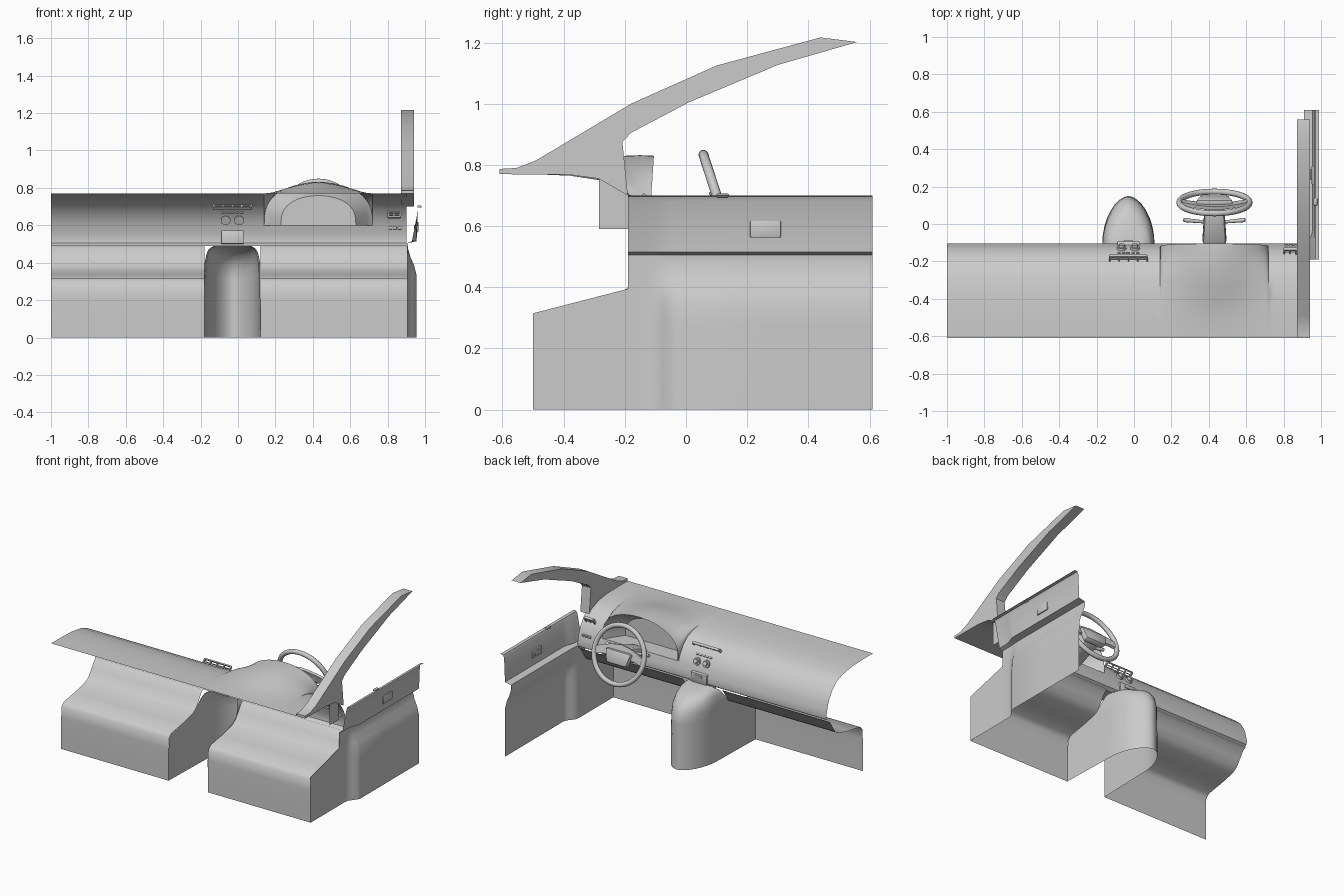
import bpy, bmesh, math
from mathutils import Vector, Matrix

if "Cube" in bpy.data.objects:
    bpy.data.objects.remove(bpy.data.objects["Cube"])


def finish(bm, name, angle=35, double=1e-4):
    bmesh.ops.remove_doubles(bm, verts=bm.verts, dist=double)
    bmesh.ops.recalc_face_normals(bm, faces=bm.faces)
    me = bpy.data.meshes.new(name)
    bm.to_mesh(me)
    bm.free()
    ob = bpy.data.objects.new(name, me)
    bpy.context.collection.objects.link(ob)
    bpy.ops.object.select_all(action='DESELECT')
    ob.select_set(True)
    bpy.context.view_layer.objects.active = ob
    bpy.ops.object.shade_smooth_by_angle(angle=math.radians(angle))
    return ob


def loft(bm, rows, cyclic=False, cap=False):
    vs = [[bm.verts.new(p) for p in r] for r in rows]
    n = len(rows[0])
    for a, b in zip(vs, vs[1:]):
        for i in range(n if cyclic else n - 1):
            j = (i + 1) % n
            bm.faces.new((a[i], a[j], b[j], b[i]))
    if cap:
        bm.faces.new(vs[-1])


def box(name, loc, size, tilt=0, bevel=0.004, roll=0, taper=1):
    bm = bmesh.new()
    bmesh.ops.create_cube(bm, size=1)
    for v in bm.verts:
        if v.co.y > 0:
            v.co.x *= taper
    bmesh.ops.scale(bm, vec=size, verts=bm.verts)
    if bevel:
        bmesh.ops.bevel(bm, geom=bm.edges[:], offset=bevel, segments=2, affect='EDGES', profile=0.5)
    m = Matrix.Translation(loc) @ Matrix.Rotation(math.radians(tilt), 4, 'X') @ Matrix.Rotation(math.radians(roll), 4, 'Y')
    bm.transform(m)
    return finish(bm, name, double=1e-6)


def rod(name, a, b, r1, r2, seg=16):
    a, b = Vector(a), Vector(b)
    bm = bmesh.new()
    bmesh.ops.create_cone(bm, cap_ends=True, segments=seg, radius1=r1, radius2=r2, depth=(b - a).length)
    bm.transform(Matrix.Translation((a + b) / 2) @ (b - a).to_track_quat('Z', 'Y').to_matrix().to_4x4())
    return finish(bm, name)


def interp(t, pts):
    for (a, va), (b, vb) in zip(pts, pts[1:]):
        if t <= b:
            return va + (vb - va) * max(0, t - a) / (b - a)
    return pts[-1][1]


# Dashboard: plain roll-over section blended into an arched instrument hood
CX, HW = 0.43, 0.29
base = [(-.61, .77), (-.5, .77), (-.38, .765), (-.28, .75), (-.215, .725), (-.165, .68), (-.135, .635), (-.12, .6)]
hood = [(-.61, .77), (-.5, .775), (-.42, .79), (-.34, .81), (-.26, .825), (-.2, .83), (-.15, .832), (-.105, .83)]
lower = [(-.12, .6), (-.11, .56), (-.103, .53), (-.106, .505), (-.13, .49)]
N = 28
cols = [(x, 0) for x in (-1, -.6, -.3, -.15, -.08, -.02, .03, .07, .11)]
arch = [(CX - HW * math.cos(math.pi * k / N), max(0, math.sin(math.pi * k / N)) ** .7) for k in range(N + 1)]
arch[-1] = (CX + HW, 0)
cols += arch + [(x, 0) for x in (.75, .78, .82, .86, .9)]


def dash_column(x, s):
    broad = math.exp(-((x - CX) / .22) ** 2)
    out = []
    for i, (b, h) in enumerate(zip(base, hood)):
        u = i / (len(base) - 1)
        w = (1 - u) * broad + u * s
        out.append((x, b[0] + (h[0] - b[0]) * w, b[1] + (h[1] - b[1]) * w))
    return out


bm = bmesh.new()
loft(bm, [dash_column(x, s) for x, s in cols])
loft(bm, [[(x, y, z) for y, z in lower] for x, s in cols])
finish(bm, "dashboard", 50)

# Instrument recess funnel with a flat cluster face
rim = [dash_column(x, s)[-1] for x, s in arch]
bm = bmesh.new()
rows = [rim]
for s, y in ((.95, -.13), (.9, -.15), (.69, -.24)):
    rows.append([(CX + (p[0] - CX) * s, y, .6 + (p[2] - .6) * s) for p in rim])
loft(bm, rows, cyclic=True, cap=True)
finish(bm, "instrument_recess")

# Footwell / firewall sheets either side of the tunnel
foot = [(-.5, 0), (-.5, .1), (-.5, .22), (-.495, .29), (-.47, .315), (-.35, .335), (-.24, .36),
        (-.2, .385), (-.17, .43), (-.14, .475), (-.115, .49)]
TC = -.03
for name, x0, x1 in (("footwell_passenger", -1, TC - .15), ("footwell_driver", TC + .15, .905)):
    bm = bmesh.new()
    loft(bm, [[(x, y, z) for y, z in foot] for x in (x0, (x0 + x1) / 2, x1)])
    finish(bm, name, 50)

# Centre tunnel: stacked U-shaped sections, open to the front
zy = [(z, y) for y, z in foot]
back = [(0, .15), (.34, .145), (.4, .125), (.44, .09), (.47, .03), (.485, -.03), (.495, -.09)]
width = [(0, .14), (.4, .138), (.45, .128), (.475, .115), (.495, .08)]
bm = bmesh.new()
rows = []
for z in (0, .12, .22, .29, .315, .34, .37, .4, .42, .44, .455, .47, .478, .485, .49, .495):
    yb, w, yf = interp(z, back), interp(z, width), interp(z, zy)
    r = [(TC - w - .01, yf, z)]
    for k in range(17):
        a = math.pi * k / 16
        c = math.cos(a)
        r.append((TC - math.copysign(abs(c) ** 1.15, c) * w, -.11 + (yb + .11) * max(0, math.sin(a)), z))
    r.append((TC + w + .01, yf, z))
    rows.append(r)
loft(bm, rows, cap=True)
finish(bm, "centre_tunnel", 50)

# Door inner panel: section swept along y, fading flat toward the front
door = [(.99, .7), (.97, .697), (.962, .68), (.955, .515), (.91, .505), (.908, .48), (.922, .43),
        (.942, .385), (.953, .34), (.955, .28), (.955, 0)]
bm = bmesh.new()
rows = []
for y, f in ((-.19, 0), (-.13, 0), (-.1, .1), (-.075, .45), (-.05, .85), (-.03, 1), (.25, 1), (.61, 1)):
    rows.append([((x if z > .6 else (.93 if z > .51 else .905) * (1 - f) + x * f), y, z) for x, z in door])
loft(bm, rows)
finish(bm, "door_panel", 40)


def plate(name, x0, x1, pts):
    bm = bmesh.new()
    vs = [bm.verts.new((x0, y, z)) for y, z in pts]
    f = bm.faces.new(vs)
    if x1 != x0:
        g = bmesh.ops.extrude_face_region(bm, geom=[f])['geom']
        bmesh.ops.translate(bm, vec=(x1 - x0, 0, 0), verts=[v for v in g if isinstance(v, bmesh.types.BMVert)])
        bmesh.ops.recalc_face_normals(bm, faces=bm.faces)
    return finish(bm, name, 25)


# Side kick panel, dash end panel and windscreen pillar
plate("kick_panel", .905, .905, [(-.5, 0), (-.5, .315), (-.19, .395), (-.19, 0)])
plate("dash_end_panel", .9, .9, [(-.285, .755), (-.285, .59), (-.19, .59), (-.19, .71)])
plate("windscreen_pillar", .872, .94, [
    (-.61, .77), (-.61, .787), (-.555, .79), (-.49, .815), (-.18, 1.0), (.1, 1.125), (.44, 1.217), (.56, 1.202),
    (.3, 1.127), (.01, 1.005), (-.18, .905), (-.208, .875), (-.19, .7), (-.285, .755), (-.38, .768)])

# Door handle and lock
box("door_handle_frame", (.957, .26, .59), (.014, .1, .055))
box("door_handle_lever", (.948, .265, .59), (.012, .06, .025))
box("door_lock", (.97, .12, .7), (.02, .04, .012), bevel=.003)

# Steering wheel, built flat then tilted (local -y is up on the wheel)
WC = Vector((CX, .115, .655))
tilt = Matrix.Translation(WC) @ Matrix.Rotation(math.radians(-72), 4, 'X')
bm = bmesh.new()
ring = []
for k in range(49):
    a = 2 * math.pi * k / 48
    ring.append([((.188 + .016 * math.cos(t)) * math.cos(a), (.188 + .016 * math.cos(t)) * math.sin(a),
                  .016 * math.sin(t)) for t in [2 * math.pi * j / 12 for j in range(12)]])
loft(bm, ring, cyclic=True)
bm.transform(tilt)
finish(bm, "steering_wheel_rim", 60)
# Spokes droop from the hub to the rim; one curved bar
bm = bmesh.new()
rows = []
for k in range(-6, 7):
    u = k / 6
    h, yc, zc = .024 + .016 * (1 - abs(u)), -.025 + .035 * u * u, -.012 * (1 - u * u)
    rows.append([(u * .182, yc + h * sy, zc + .009 * sz) for sy, sz in ((-1, -1), (1, -1), (1, 1), (-1, 1))])
loft(bm, rows, cyclic=True)
bm.transform(tilt)
finish(bm, "wheel_spokes", 40)
pad = box("wheel_hub_pad", (0, .02, 0), (.2, .09, .045), bevel=.014, taper=.75)
pad.data.transform(tilt)

# Steering column and stalks
axis = Vector((0, .951, .309))
col = box("steering_column", WC - axis * .12, (.13, .21, .1), tilt=18, bevel=.02, taper=.8)
for s in (-1, 1):
    rod("column_stalk", (CX + s * .04, .01, .64), (CX + s * .15, .02, .655), .008, .011, 12)
    rod("stalk_tip", (CX + s * .14, .019, .653), (CX + s * .165, .023, .657), .013, .01, 12)


# Vents: frame with slats, lying on the dash slope
def vent(name, loc, w, h, tilt, nx, nz):
    m = Matrix.Translation(loc) @ Matrix.Rotation(math.radians(tilt), 4, 'X')
    parts = [((0, 0, s * h / 2), (w, .016, .008)) for s in (-1, 1)]
    parts += [((s * w / 2, 0, 0), (.008, .016, h)) for s in (-1, 1)]
    parts += [((-w / 2 + w * (i + 1) / (nx + 1), 0, 0), (.006, .012, h)) for i in range(nx)]
    parts += [((0, 0, -h / 2 + h * (i + 1) / (nz + 1)), (w, .01, .004)) for i in range(nz)]
    for p, s in parts:
        box(name, m @ Vector(p), s, tilt=tilt, bevel=0)


vent("centre_vent", (TC, -.193, .71), .2, .055, -48, 3, 2)
vent("side_vent", (.835, -.155, .672), .065, .07, -35, 1, 4)
for i in range(5):
    box("dash_button", (TC - .05 + i * .025, -.155, .667), (.018, .01, .01), tilt=-35, bevel=.002)
for i in range(3):
    box("side_button", (.815 + i * .025, -.115, .585), (.018, .012, .014), tilt=-12, bevel=.002)
for x in (-.066, .006):
    rod("climate_knob_ring", (x, -.14, .625), (x, -.122, .633), .026, .024, 20)
    rod("climate_knob", (x, -.125, .632), (x, -.108, .64), .016, .014, 16)

# Lower pocket / ashtray
box("pocket_box", (TC, -.125, .535), (.12, .06, .07), tilt=-5)
box("pocket_pull", (TC, -.093, .548), (.05, .01, .018), tilt=-5, bevel=.003)
